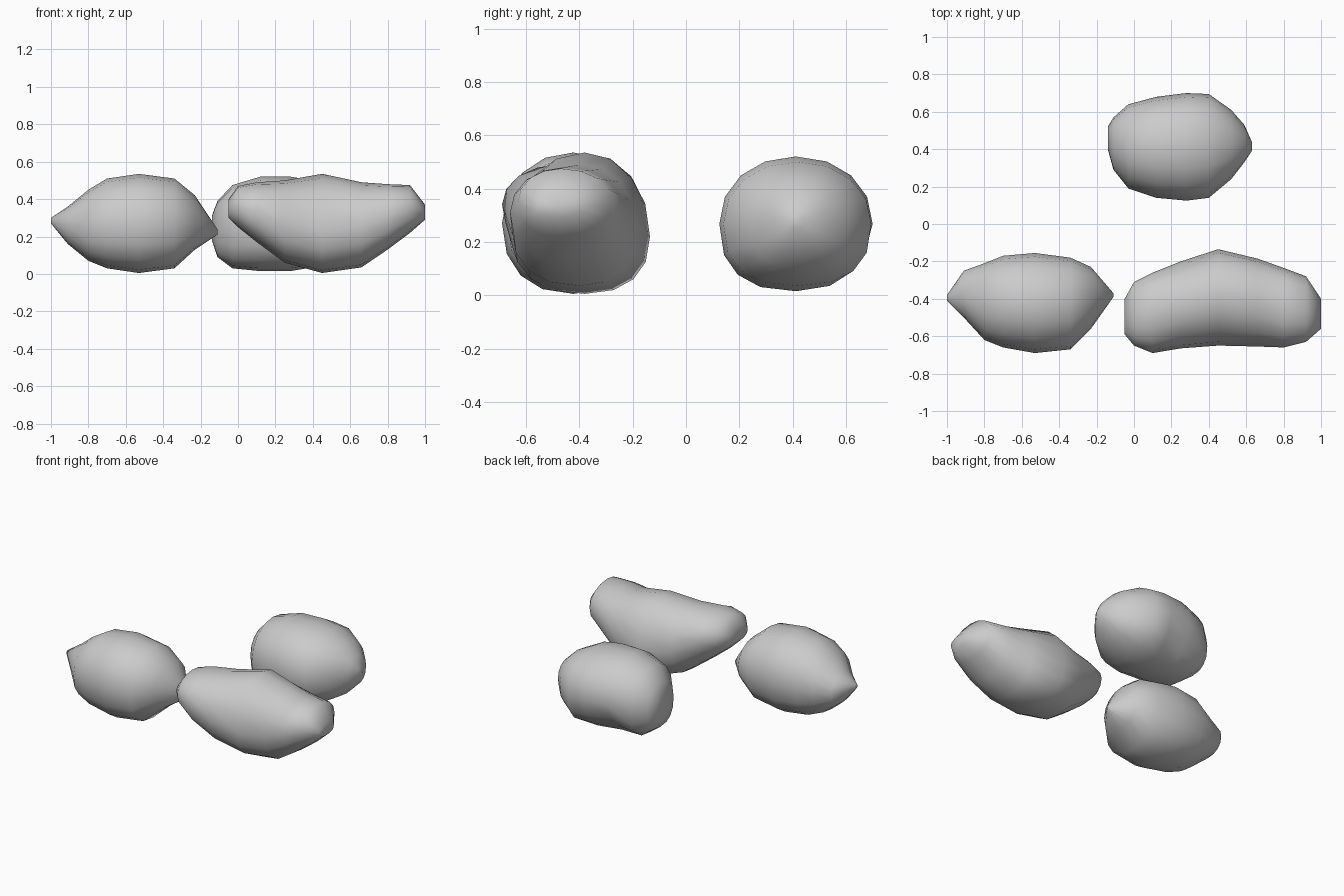
import bpy, bmesh, math
from mathutils import Vector

SIDES = 16


def power(v, e):
    return math.copysign(abs(v) ** e, v)


def rock(name, stations, top=1.0, bottom=0.8, dents=()):
    """Loft along x; station = x, y front, y back, z low, z high, [crest y, girth z].
    top / bottom: roundness of the upper and lower half (1 = ellipse, less = boxier)."""
    bm = bmesh.new()
    rings = []
    for s in stations:
        x, y0, y1, z0, z1 = s[:5]
        yc, zc = s[5:] if len(s) > 5 else ((y0 + y1) / 2, (z0 + z1) / 2)
        ring = []
        for i in range(SIDES):
            a = 2 * math.pi * i / SIDES
            e = top if i < SIDES / 2 else bottom
            c, d = power(math.cos(a), e), power(math.sin(a), e)
            y = yc + c * ((y1 - yc) if c > 0 else (yc - y0))
            z = zc + d * ((z1 - zc) if d > 0 else (zc - z0))
            ring.append(bm.verts.new((x, y, z)))
        rings.append(ring)
    for a, b in zip(rings, rings[1:]):
        for i in range(SIDES):
            j = (i + 1) % SIDES
            bm.faces.new((a[i], a[j], b[j], b[i]))
    # close both ends with a fan
    for ring in (rings[0], rings[-1]):
        mid = sum((v.co for v in ring), Vector()) / SIDES
        tip = bm.verts.new(mid)
        for i in range(SIDES):
            bm.faces.new((ring[i], ring[(i + 1) % SIDES], tip))
    # shallow hollows
    for centre, radius, push in dents:
        for v in bm.verts:
            f = 1 - (v.co - Vector(centre)).length / radius
            if f > 0:
                v.co += Vector(push) * f
    bmesh.ops.recalc_face_normals(bm, faces=bm.faces)
    for f in bm.faces:
        f.smooth = True
    me = bpy.data.meshes.new(name)
    bm.to_mesh(me)
    bm.free()
    ob = bpy.data.objects.new(name, me)
    bpy.context.collection.objects.link(ob)
    return ob


# pointed rock on the left
rock("left_rock", [
    (-1.00, -0.41, -0.38, 0.27, 0.30),
    (-0.91, -0.50, -0.25, 0.16, 0.36),
    (-0.80, -0.62, -0.21, 0.07, 0.45),
    (-0.70, -0.66, -0.17, 0.03, 0.51),
    (-0.53, -0.69, -0.155, 0.005, 0.535),
    (-0.34, -0.67, -0.18, 0.03, 0.51),
    (-0.23, -0.56, -0.23, 0.13, 0.42),
    (-0.11, -0.39, -0.37, 0.21, 0.24),
], 0.97, 0.87)

# rounded rock at the back
rock("back_rock", [
    (-0.14, 0.40, 0.52, 0.18, 0.31),
    (-0.11, 0.29, 0.57, 0.09, 0.39),
    (-0.03, 0.19, 0.64, 0.03, 0.475),
    (0.12, 0.14, 0.68, 0.015, 0.52),
    (0.28, 0.125, 0.70, 0.015, 0.52),
    (0.40, 0.14, 0.695, 0.035, 0.50),
    (0.52, 0.24, 0.61, 0.10, 0.44),
    (0.59, 0.33, 0.53, 0.17, 0.37),
    (0.63, 0.39, 0.44, 0.25, 0.30),
], 0.95, 0.8, [((0.15, 0.65, 0.07), 0.2, (0, -0.05, 0.03))])

# long kidney-shaped rock at the front right
rock("long_rock", [
    (-0.05, -0.59, -0.40, 0.30, 0.40, -0.50, 0.35),
    (0.00, -0.65, -0.31, 0.25, 0.47, -0.49, 0.36),
    (0.10, -0.69, -0.26, 0.17, 0.49, -0.47, 0.34),
    (0.25, -0.665, -0.20, 0.06, 0.50, -0.43, 0.27),
    (0.45, -0.65, -0.135, 0.005, 0.535, -0.38, 0.22),
    (0.66, -0.655, -0.185, 0.035, 0.49, -0.40, 0.26),
    (0.80, -0.66, -0.235, 0.13, 0.48, -0.45, 0.31),
    (0.92, -0.63, -0.28, 0.22, 0.475, -0.47, 0.35),
    (1.00, -0.56, -0.40, 0.29, 0.37, -0.48, 0.33),
], 0.97, 0.85)
